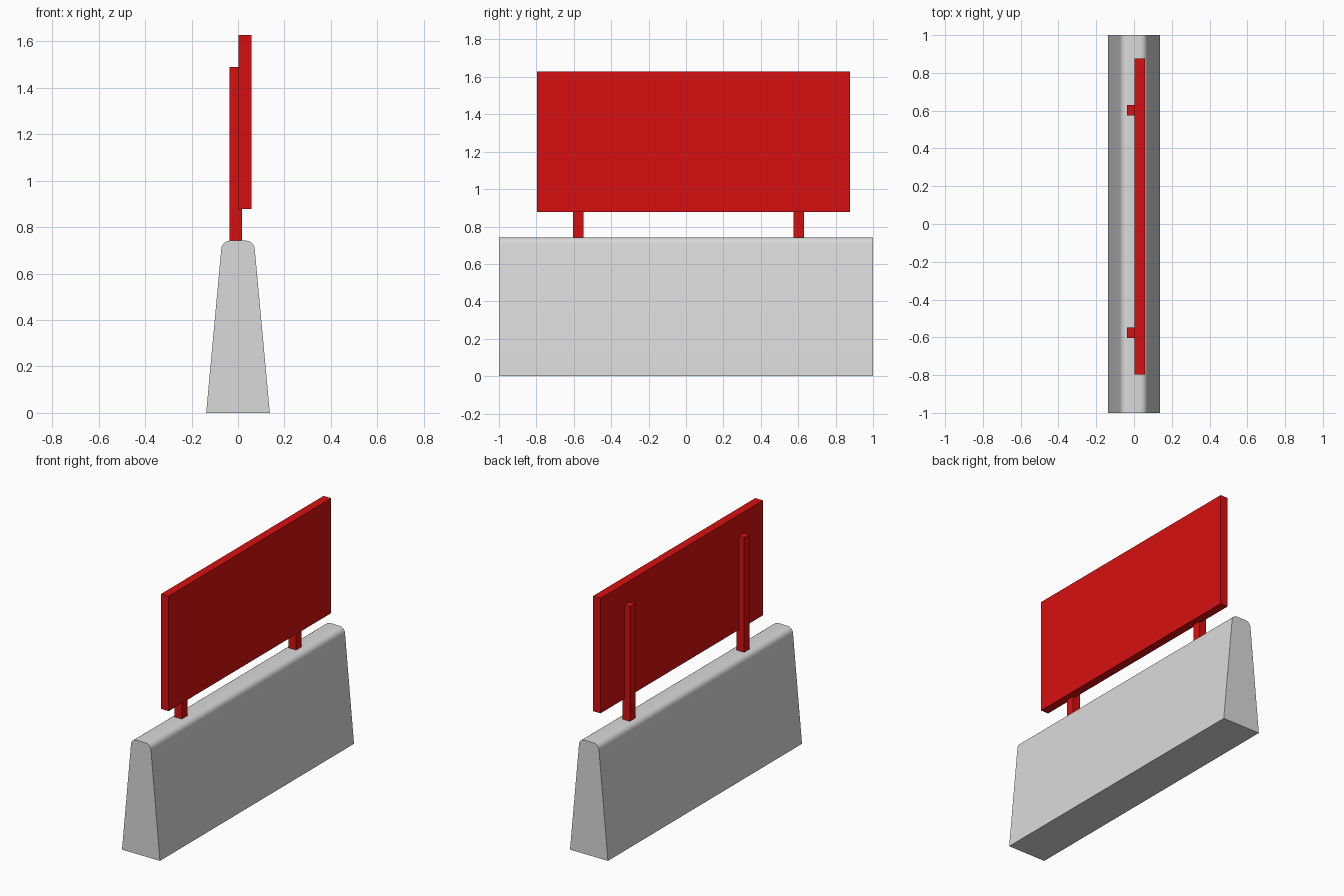
import bpy, bmesh, math

if "Cube" in bpy.data.objects:
    bpy.data.objects.remove(bpy.data.objects["Cube"])


def material(name, rgb):
    m = bpy.data.materials.new(name)
    m.diffuse_color = (*rgb, 1)
    m.use_nodes = True
    m.node_tree.nodes["Principled BSDF"].inputs["Base Color"].default_value = m.diffuse_color
    return m


GREY = material("concrete_grey", (0.70, 0.70, 0.70))
RED = material("sign_red", (0.68, 0.005, 0.005))


def finish(name, bm, mat):
    bmesh.ops.recalc_face_normals(bm, faces=bm.faces)
    me = bpy.data.meshes.new(name)
    bm.to_mesh(me)
    bm.free()
    me.materials.append(mat)
    ob = bpy.data.objects.new(name, me)
    bpy.context.collection.objects.link(ob)
    return ob


def box(name, x, y, z, mat):
    bm = bmesh.new()
    bmesh.ops.create_cube(bm, size=1)
    for v in bm.verts:
        v.co = [r[0] if c < 0 else r[1] for c, r in zip(v.co, (x, y, z))]
    return finish(name, bm, mat)


# Concrete barrier: tapered profile with rounded top corners, run along y
half = [(0.137, 0.0)]
for i in range(7):
    a = math.radians(5 + 85 * i / 6)
    half.append((0.034 + 0.038 * math.cos(a), 0.704 + 0.038 * math.sin(a)))
profile = half + [(-x, z) for x, z in reversed(half)]
bm = bmesh.new()
face = bm.faces.new([bm.verts.new((x, -1, z)) for x, z in profile])
ext = bmesh.ops.extrude_face_region(bm, geom=[face], use_keep_orig=True)
for v in ext["geom"]:
    if isinstance(v, bmesh.types.BMVert):
        v.co.y = 1
barrier = finish("barrier", bm, GREY)
bpy.context.view_layer.objects.active = barrier
barrier.select_set(True)
bpy.ops.object.shade_smooth_by_angle(angle=math.radians(30))

# Two posts standing on the barrier
for name, y in (("front_post", -0.576), ("back_post", 0.602)):
    box(name, (-0.036, 0.018), (y - 0.028, y + 0.028), (0.738, 1.49), RED)

# Sign board fixed to the right side of the posts
box("sign_board", (0.003, 0.058), (-0.797, 0.877), (0.878, 1.628), RED)
